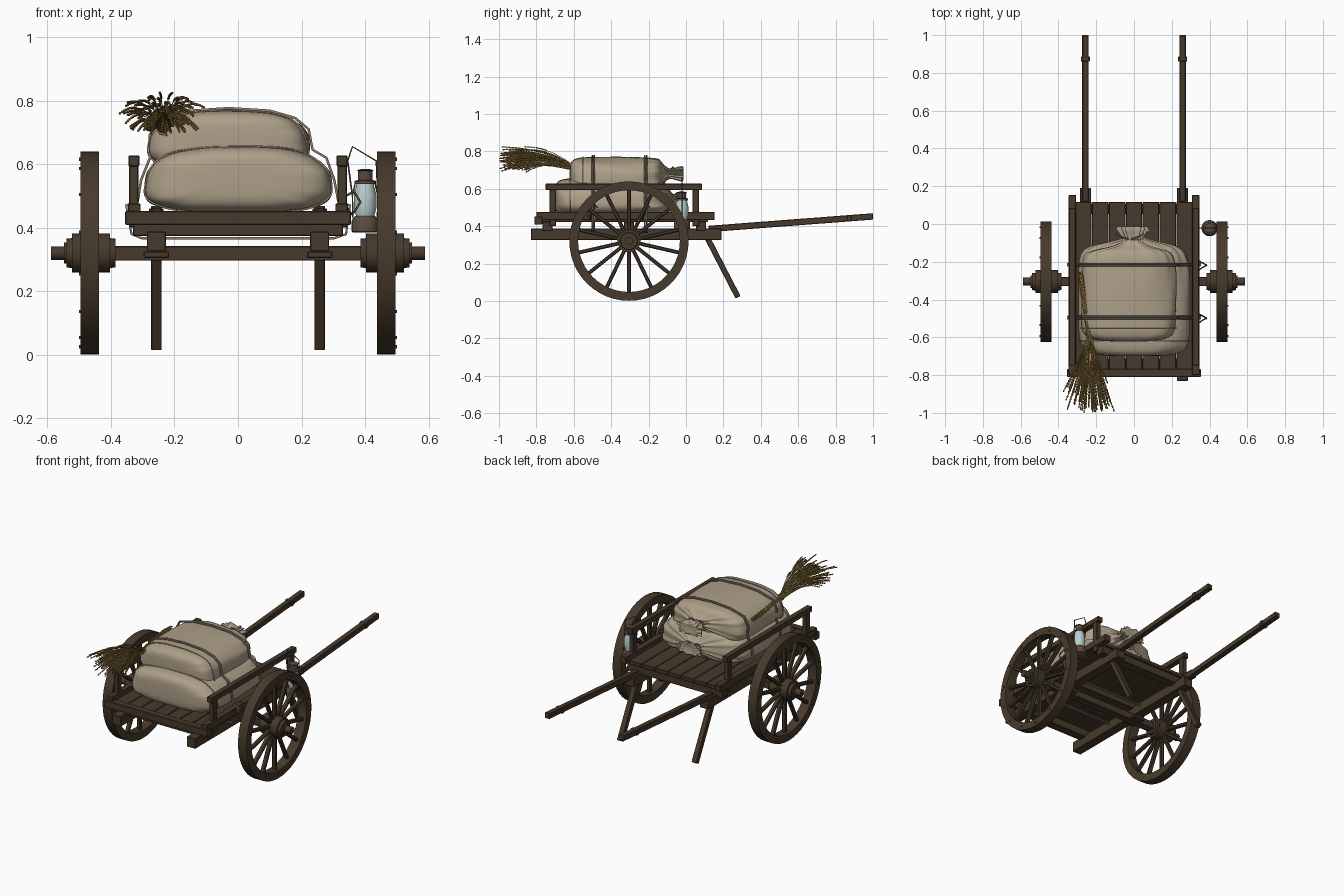
import bpy, bmesh, math, random
from math import sin, cos, pi, copysign
from mathutils import Vector, Matrix

random.seed(4)
if "Cube" in bpy.data.objects:
    bpy.data.objects.remove(bpy.data.objects["Cube"])


def material(name, rgb):
    m = bpy.data.materials.new(name)
    m.use_nodes = True
    m.diffuse_color = (*rgb, 1)
    m.node_tree.nodes["Principled BSDF"].inputs["Base Color"].default_value = (*rgb, 1)
    return m


WOOD = material("dark wood", (0.063, 0.042, 0.025))
CLOTH = material("sack cloth", (0.42, 0.35, 0.25))
ROPE = material("rope", (0.27, 0.215, 0.165))
STRAW = material("straw", (0.36, 0.23, 0.06))
METAL = material("lantern metal", (0.1, 0.072, 0.048))
GLASS = material("lantern glass", (0.5, 0.62, 0.62))


def finish(name, bm, mat, smooth=False):
    bmesh.ops.recalc_face_normals(bm, faces=bm.faces)
    me = bpy.data.meshes.new(name)
    bm.to_mesh(me)
    bm.free()
    if smooth:
        me.shade_smooth()
        me.set_sharp_from_angle(angle=math.radians(40))
    me.materials.append(mat)
    ob = bpy.data.objects.new(name, me)
    bpy.context.collection.objects.link(ob)
    return ob


def bevel(ob, width=0.003):
    mod = ob.modifiers.new("soft edges", 'BEVEL')
    mod.width, mod.segments = width, 1
    return ob


def box(name, x, y, z):
    """Wooden box from (low, high) ranges."""
    bm = bmesh.new()
    lo, hi = zip(x, y, z)
    size = [b - a for a, b in zip(lo, hi)]
    mid = [(a + b) / 2 for a, b in zip(lo, hi)]
    bmesh.ops.create_cube(bm, size=1, matrix=Matrix.Translation(mid) @ Matrix.Diagonal((*size, 1)))
    return bevel(finish(name, bm, WOOD))


def add_beam(bm, p, q, w, h):
    """Square bar between two points; w is its width along x."""
    p, q = Vector(p), Vector(q)
    d = (q - p).normalized()
    side = Vector((1, 0, 0))
    rot = Matrix((side, d, d.cross(side).normalized())).transposed().to_4x4()
    bmesh.ops.create_cube(bm, size=1, matrix=Matrix.Translation((p + q) / 2) @ rot
                          @ Matrix.Diagonal((w, (q - p).length, h, 1)))


def beam(name, p, q, w, h):
    bm = bmesh.new()
    add_beam(bm, p, q, w, h)
    return bevel(finish(name, bm, WOOD))


def lathe(name, profile, origin, axis, mat, steps=32, closed=False):
    """Spin (distance, radius) points about the x or z axis."""
    bm = bmesh.new()
    rings = []
    for t, r in profile:
        ring = []
        for i in range(steps):
            a, b = r * cos(2 * pi * i / steps), r * sin(2 * pi * i / steps)
            ring.append(bm.verts.new(Vector(origin) + Vector((t, a, b) if axis == 'x' else (a, b, t))))
        rings.append(ring)
    for r0, r1 in list(zip(rings, rings[1:])) + ([(rings[-1], rings[0])] if closed else []):
        for i in range(steps):
            j = (i + 1) % steps
            bm.faces.new((r0[i], r0[j], r1[j], r1[i]))
    if not closed:
        bm.faces.new(rings[0])
        bm.faces.new(rings[-1])
    return finish(name, bm, mat, smooth=True)


def wires(name, paths, radius, mat, cyclic=False, bead=False):
    cu = bpy.data.curves.new(name, 'CURVE')
    cu.dimensions, cu.bevel_depth, cu.bevel_resolution = '3D', radius, 1
    cu.use_fill_caps = True
    for path in paths:
        s = cu.splines.new('POLY')
        s.points.add(len(path) - 1)
        for i, (pt, co) in enumerate(zip(s.points, path)):
            pt.co = (*co, 1)
            pt.radius = (0.35 if i % 2 == 0 else 1) if bead else 1
        s.use_cyclic_u = cyclic
    cu.materials.append(mat)
    ob = bpy.data.objects.new(name, cu)
    bpy.context.collection.objects.link(ob)
    return ob


# Wheels, hubs and axle
AY, AZ, SPOKES = -0.305, 0.32, 14
for s, tag in ((1, "left"), (-1, "right")):
    c = (0, AY, AZ)
    lathe(tag + "_wheel_rim", [(s * 0.437, 0.272), (s * 0.437, 0.319), (s * 0.496, 0.319), (s * 0.496, 0.272)],
          c, 'x', WOOD, 48, closed=True)
    hub = [(0.385, 0.022), (0.385, 0.045), (0.402, 0.047), (0.402, 0.061), (0.522, 0.061), (0.522, 0.047),
           (0.54, 0.045), (0.54, 0.033), (0.548, 0.033), (0.548, 0.021), (0.588, 0.021)]
    lathe(tag + "_wheel_hub", [(s * t, r) for t, r in hub], c, 'x', WOOD, 24)
    bm = bmesh.new()
    bolts = bmesh.new()
    for i in range(SPOKES):
        a = 2 * pi * i / SPOKES
        out = Vector((0, sin(a), cos(a)))
        mid = Vector((s * 0.466, AY, AZ))
        add_beam(bm, mid + out * 0.05, mid + out * 0.28, 0.026, 0.02)
        bmesh.ops.create_cube(bolts, size=0.01, matrix=Matrix.Translation(
            mid + Vector((s * 0.029, 0, 0)) + out * 0.295))
    bevel(finish(tag + "_wheel_spokes", bm, WOOD), 0.005)
    finish(tag + "_wheel_bolts", bolts, WOOD)
box("axle", (-0.4, 0.4), (AY - 0.024, AY + 0.024), (0.296, 0.342))

# Chassis rails, handles, legs and side rails
for s, tag in ((1, "left"), (-1, "right")):
    def span(a, b):
        return tuple(sorted((s * a, s * b)))
    x = s * 0.257
    box(tag + "_chassis_rail", span(0.227, 0.287), (-0.83, 0.19), (0.325, 0.388))
    box(tag + "_axle_bracket", span(0.217, 0.297), (AY - 0.05, AY + 0.05), (0.305, 0.325))
    beam(tag + "_handle", (x, 0.12, 0.385), (x, 1.0, 0.452), 0.034, 0.034)
    beam(tag + "_handle_collar", (x, 0.86, 0.4415), (x, 0.885, 0.4432), 0.046, 0.035)
    beam(tag + "_leg", (x, 0.11, 0.345), (x, 0.278, 0.02), 0.034, 0.03)
    box(tag + "_side_beam", span(0.306, 0.346), (-0.8, 0.153), (0.433, 0.476))
    box(tag + "_top_rail", span(0.31, 0.345), (-0.75, 0.085), (0.593, 0.627))
    for n, y in (("front", -0.713), ("rear", 0.052)):
        box(f"{tag}_{n}_post", span(0.313, 0.343), (y - 0.018, y + 0.018), (0.4, 0.6))

# Deck boards, end board and cross beams
BOARDS = 7
for i in range(BOARDS):
    x0 = -0.312 + i * 0.624 / BOARDS
    box(f"deck_board_{i + 1}", (x0 + 0.001, x0 + 0.624 / BOARDS - 0.001), (-0.78, 0.117), (0.422, 0.446))
box("front_end_board", (-0.355, 0.355), (-0.81, -0.768), (0.408, 0.452))
for n, y in (("front", -0.74), ("middle", -0.305), ("rear", 0.08)):
    box(n + "_cross_beam", (-0.33, 0.33), (y - 0.027, y + 0.027), (0.374, 0.424))


def sack(name, cx, cz, hw, hh, taper, stations, neck_dx, neck_dz):
    """Loft rounded rings along y: (y, scale, gather)."""
    bm = bmesh.new()
    steps, rings = 72, []
    for y, k, gather in stations:
        ring = []
        for i in range(steps):
            a = 2 * pi * i / steps
            fold = 1 + gather * (sin(12 * a) + 0.5 * sin(7 * a + 1))
            sag = 1 + 0.018 * sin(5 * a + y * 16) + 0.012 * sin(3 * a - y * 30)
            ux = copysign(abs(cos(a)) ** 0.58, cos(a))
            uz = copysign(abs(sin(a)) ** 0.68, sin(a))
            if uz > 0:
                uz *= sag * (1.01 - 0.16 * ux * ux)
            blend = max(0, 1 - k) if y > -0.35 else 0
            ring.append(bm.verts.new((cx + neck_dx * blend + hw * k * ux * (1 - taper * sin(a)) * fold * sag, y,
                                      cz + neck_dz * blend + hh * k ** 0.8 * uz * fold)))
        rings.append(ring)
    for r0, r1 in zip(rings, rings[1:]):
        for i in range(steps):
            j = (i + 1) % steps
            bm.faces.new((r0[i], r0[j], r1[j], r1[i]))
    bm.faces.new(rings[0])
    bm.faces.new(rings[-1])
    seam = [v.co.copy() for v in rings[4]]
    tie = [v.co.copy() for v in rings[-3]]
    ob = finish(name, bm, CLOTH)
    ob.data.shade_smooth()
    ob.modifiers.new("smooth cloth", 'SUBSURF').levels = 1
    wires(name + "_seam", [seam], 0.003, CLOTH, cyclic=True)
    wires(name + "_tie", [tie], 0.006, ROPE, cyclic=True)
    # Loose cord ends at the knot
    top = max(tie, key=lambda v: v.z)
    wires(name + "_cord_ends", [[top, top + Vector((d * 0.04, 0.01, 0.012)), top + Vector((d * 0.075, 0.03, -0.02))]
                                for d in (-1, 1)], 0.004, ROPE)


# Two tied sacks, necks at the rear
sack("lower_sack", 0, 0.553, 0.293, 0.106, 0.11,
     [(-0.7, 0.3, 0), (-0.697, 0.58, 0.005), (-0.685, 0.8, 0.008), (-0.66, 0.92, 0.006), (-0.62, 0.99, 0),
      (-0.48, 1, 0), (-0.32, 1, 0), (-0.22, 0.99, 0.008), (-0.155, 0.94, 0.018), (-0.115, 0.8, 0.035),
      (-0.095, 0.45, 0.08), (-0.075, 0.17, 0.1), (-0.06, 0.12, 0.1), (-0.02, 0.34, 0.18), (-0.035, 0.12, 0.1)],
     0.0, -0.01)
sack("upper_sack", -0.028, 0.672, 0.25, 0.098, 0.08,
     [(-0.622, 0.3, 0), (-0.619, 0.58, 0.005), (-0.608, 0.8, 0.008), (-0.59, 0.92, 0.006), (-0.55, 0.99, 0),
      (-0.45, 1, 0), (-0.3, 1, 0), (-0.22, 0.99, 0.008), (-0.165, 0.94, 0.018), (-0.138, 0.8, 0.035),
      (-0.125, 0.45, 0.08), (-0.1, 0.22, 0.1), (-0.08, 0.15, 0.1), (-0.005, 0.38, 0.18), (-0.02, 0.14, 0.1)],
     0.025, 0.01)

# Lashing ropes round load and deck, with side hooks
LOOP = [(-0.335, 0.38), (-0.352, 0.47), (-0.315, 0.485), (-0.305, 0.55), (-0.275, 0.625), (-0.278, 0.69),
        (-0.25, 0.742), (-0.15, 0.768), (-0.03, 0.776), (0.1, 0.768), (0.18, 0.745), (0.222, 0.71), (0.235, 0.645),
        (0.278, 0.62), (0.303, 0.55), (0.315, 0.485), (0.352, 0.47), (0.34, 0.38), (0.3, 0.366), (-0.3, 0.366)]
for n, y in (("rear", -0.215), ("front", -0.495)):
    wires(n + "_lashing", [[(x, y + k * 0.005, z) for x, z in LOOP] for k in (-1, 1)], 0.0045, ROPE, cyclic=True)
    hook = [(0.34, 0.5), (0.365, 0.515), (0.385, 0.48), (0.36, 0.44), (0.345, 0.46)]
    wires(n + "_hook", [[(x, y - 0.012 * i + 0.02, z) for i, (x, z) in enumerate(hook)]], 0.004, METAL)

# Lantern hung beside the left rail
LX, LY = 0.4, -0.022
at = (LX, LY, 0)
lathe("lantern_base", [(0.385, 0.039), (0.388, 0.043), (0.42, 0.043), (0.436, 0.032)], at, 'z', METAL, 20)
lathe("lantern_glass", [(0.434, 0.028), (0.46, 0.035), (0.505, 0.035), (0.54, 0.026)], at, 'z', GLASS, 20)
lathe("lantern_cap", [(0.538, 0.034), (0.547, 0.034), (0.55, 0.023), (0.578, 0.023), (0.581, 0.026), (0.585, 0.01)],
      at, 'z', METAL, 20)
wires("lantern_frame", [[(LX + k * 0.038, LY, 0.42), (LX + k * 0.04, LY, 0.5), (LX + k * 0.03, LY, 0.545)]
                        for k in (-1, 1)], 0.0025, METAL)
wires("lantern_handle", [[(0.36, LY, 0.5), (0.345, LY, 0.61), (0.36, LY, 0.655), (0.435, LY, 0.61), (0.44, LY, 0.5)]],
      0.003, METAL)

# Straw sheaf: bound stems with drooping beaded ears
stems, ears = [], []
knot = Vector((-0.235, -0.6, 0.712))
for i in range(95):
    r, a = math.sqrt(random.random()), random.uniform(0, 2 * pi)
    u = Vector((cos(a) * r, 0, sin(a) * r))
    tail = Vector((-0.282, random.uniform(-0.36, -0.25), 0.715)) + u * 0.01
    length = random.uniform(0.24, 0.4)
    tip = knot + Vector((u.x * 0.115, -length, 0.052 + u.z * 0.05))
    droop = random.uniform(0.0, 0.035)

    def point(t):
        p = knot + u * 0.014 + (tip - knot) * t
        p.z += 0.025 * sin(pi * t) - droop * max(0, t - 0.6) ** 2 * 4
        p.x += 0.02 * u.x * t * t
        return p
    stems.append([tail, knot + u * 0.014] + [point(t / 5) for t in range(1, 5)])
    ears.append([point(0.55 + 0.45 * k / 20) for k in range(21)])
wires("straw_stems", stems, 0.0016, STRAW)
wires("straw_ears", ears, 0.0045, STRAW, bead=True)
wires("straw_binding", [[knot + Vector((cos(k * pi / 6) * 0.018, 0, sin(k * pi / 6) * 0.018)) for k in range(12)]],
      0.004, ROPE, cyclic=True)
